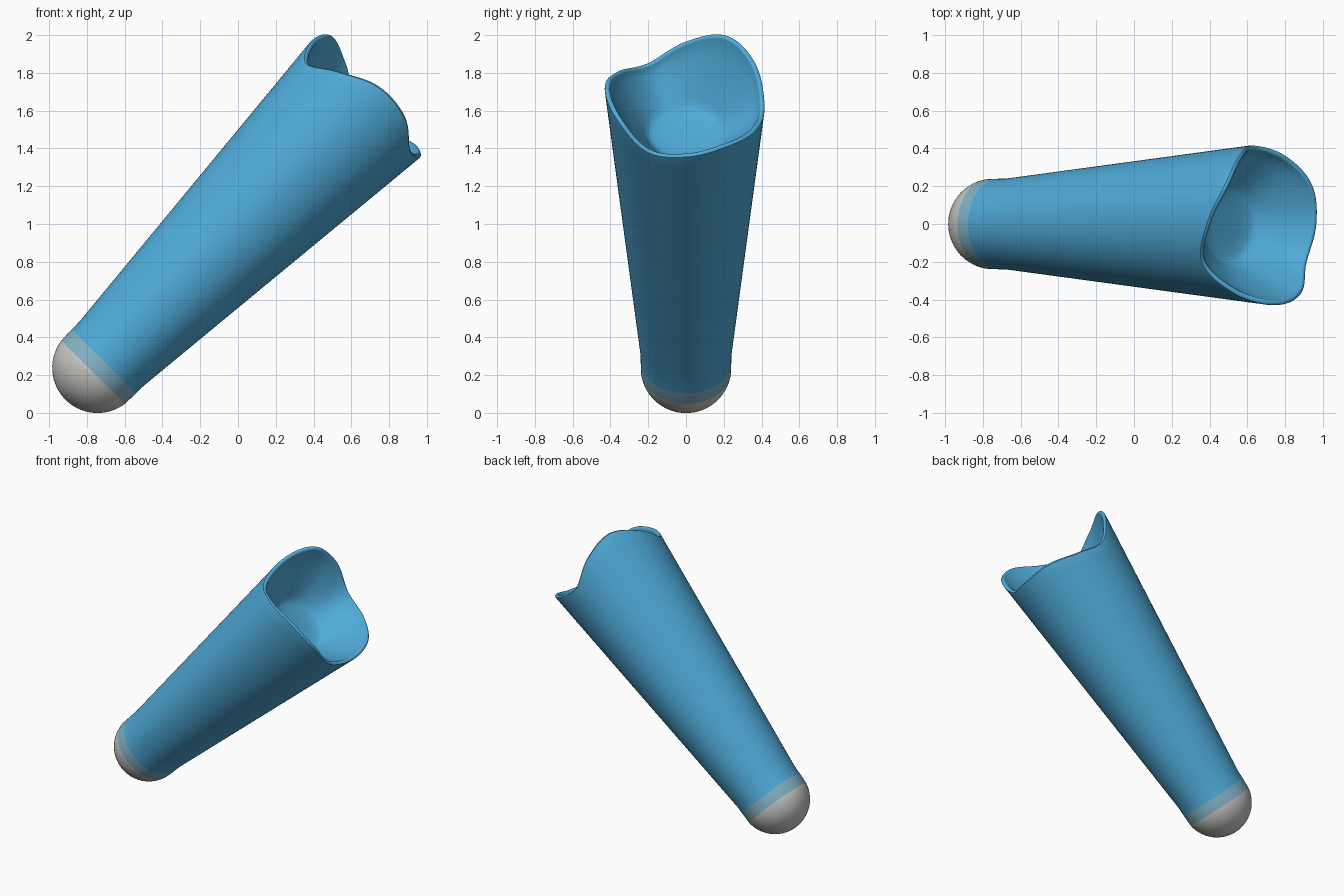
import bpy, bmesh, math
from mathutils import Vector

cube = bpy.data.objects.get("Cube")
if cube:
    bpy.data.objects.remove(cube, do_unlink=True)

SEGMENTS = 96
AXIS = Vector((1, 0, 1)).normalized()      # along the tube, towards the opening
DOWN = Vector((1, 0, -1)).normalized()     # across the tube
SIDE = Vector((0, 1, 0))
OFFSET = -0.695                            # axis position along DOWN
TIP, TIP_RADIUS = -0.357, 0.24             # centre of the round end
FLOOR, FLOOR_RADIUS = 1.40, 0.20           # bottom of the bowl

# Rim height every 30 degrees around the axis
RIM = [1.648, 1.668, 1.625, 1.595, 1.71, 1.762,
       1.67, 1.57, 1.655, 1.75, 1.735, 1.63]


def material(name, color):
    m = bpy.data.materials.new(name)
    m.use_nodes = True
    m.diffuse_color = (*color, 1)
    m.node_tree.nodes["Principled BSDF"].inputs["Base Color"].default_value = (*color, 1)
    return m


def rim(angle):
    """Smooth closed curve through the rim heights."""
    f = angle / math.tau * len(RIM)
    i = int(f)
    u = f - i
    a, b, c, d = (RIM[(i + k) % len(RIM)] for k in (-1, 0, 1, 2))
    return b + 0.5 * u * (c - a + u * (2*a - 5*b + 4*c - d + u * (3*(b - c) + d - a)))


def radius(t):
    """Outer radius of the tapered wall."""
    return max(TIP_RADIUS, 0.25 + 0.0955 * (t + 0.153))


def point(t, r, angle):
    return AXIS * t + DOWN * (OFFSET + r * math.cos(angle)) + SIDE * (r * math.sin(angle))


def profile(angle):
    """Half section from the closed tip, over the rim, into the bowl."""
    top = rim(angle)
    rows = []
    # round tip
    for k in range(1, 15):
        a = math.radians(82 * k / 14)
        rows.append((TIP - TIP_RADIUS * math.cos(a), TIP_RADIUS * math.sin(a)))
    # band and outer wall
    for t in (-0.31, -0.25, -0.15, 0.2, 0.7, 1.1, 1.35):
        rows.append((t, radius(t)))
    for f in (0.4, 0.75, 1):
        t = 1.35 + f * (top - 0.015 - 1.35)
        rows.append((t, radius(t)))
    # rounded lip
    lip = radius(top)
    for k in range(1, 6):
        a = math.pi * k / 6
        rows.append((top - 0.015 + 0.015 * math.sin(a), lip - 0.015 + 0.015 * math.cos(a)))
    # bowl wall
    for k in range(9):
        u = k / 8
        rows.append((top - 0.015 + (FLOOR - top + 0.015) * u ** 0.85,
                     lip - 0.03 + (FLOOR_RADIUS - lip + 0.03) * u))
    # bowl floor
    rows += [(FLOOR - 0.012, 0.175), (FLOOR - 0.016, 0.10)]
    return rows


# Rings around the axis
bm = bmesh.new()
columns = []
for s in range(SEGMENTS):
    angle = math.tau * s / SEGMENTS
    columns.append([bm.verts.new(point(t, r, angle)) for t, r in profile(angle)])
tip = bm.verts.new(point(TIP - TIP_RADIUS, 0, 0))
floor = bm.verts.new(point(FLOOR - 0.017, 0, 0))

for s in range(SEGMENTS):
    a, b = columns[s], columns[(s + 1) % SEGMENTS]
    bm.faces.new((tip, b[0], a[0]))
    bm.faces.new((floor, a[-1], b[-1]))
    for k in range(len(a) - 1):
        bm.faces.new((a[k], b[k], b[k + 1], a[k + 1]))
bmesh.ops.recalc_face_normals(bm, faces=bm.faces[:])

# Colours by height along the axis
for f in bm.faces:
    t = f.calc_center_median().dot(AXIS)
    f.material_index = 0 if t > -0.312 else 1 if t > -0.391 else 2

mesh = bpy.data.meshes.new("tapered_sleeve")
bm.to_mesh(mesh)
bm.free()
for m in (material("sleeve blue", (0.08, 0.41, 0.70)),
          material("band grey blue", (0.23, 0.45, 0.57)),
          material("tip grey", (0.57, 0.57, 0.55))):
    mesh.materials.append(m)
sleeve = bpy.data.objects.new("tapered_sleeve", mesh)
bpy.context.collection.objects.link(sleeve)

bpy.ops.object.select_all(action='DESELECT')
sleeve.select_set(True)
bpy.context.view_layer.objects.active = sleeve
bpy.ops.object.shade_smooth_by_angle(angle=math.radians(40))
